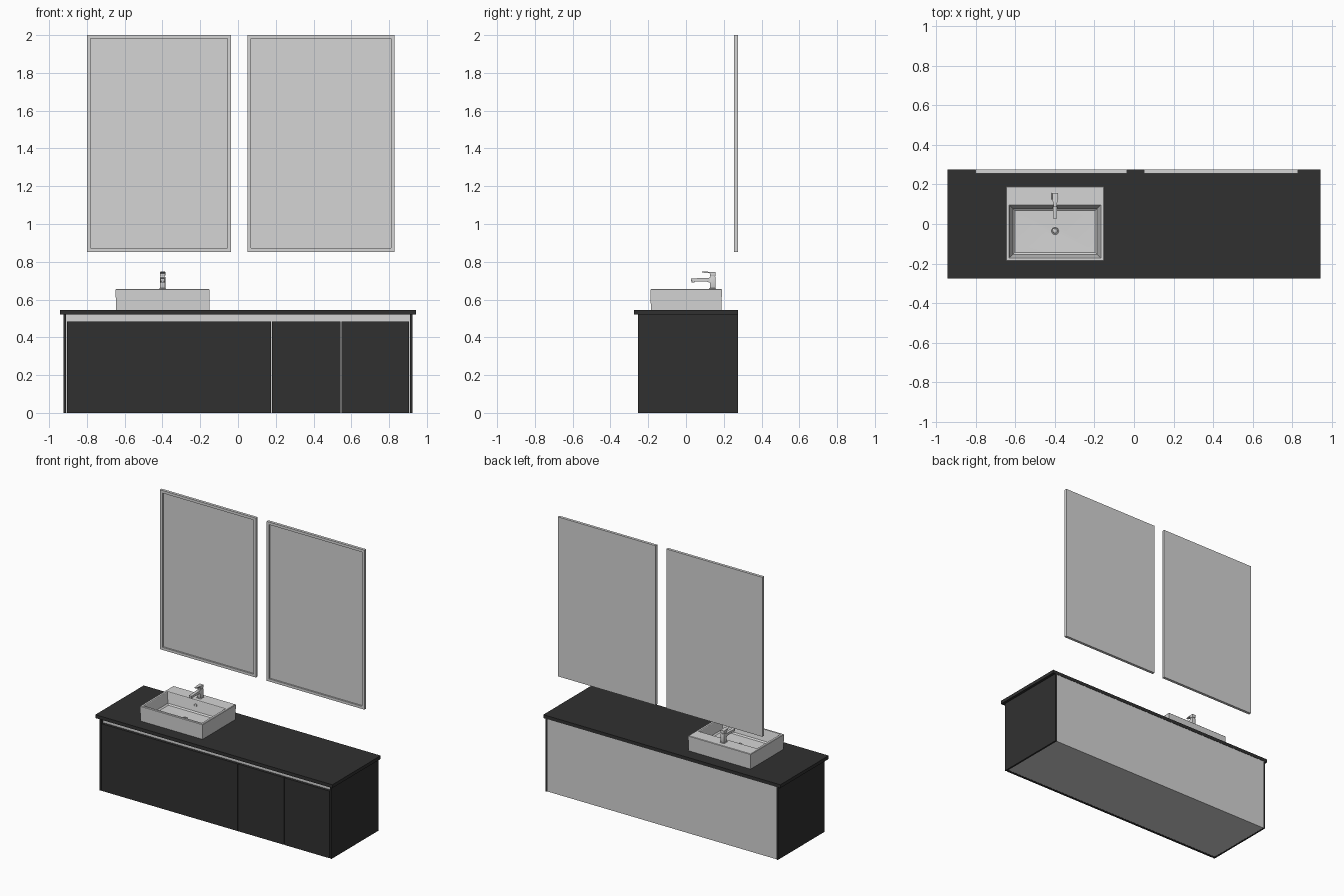
import bpy, bmesh, math
from mathutils import Vector

if "Cube" in bpy.data.objects:
    bpy.data.objects.remove(bpy.data.objects["Cube"])


def material(name, v):
    m = bpy.data.materials.new(name)
    m.diffuse_color = (v, v, v, 1)
    m.use_nodes = True
    m.node_tree.nodes["Principled BSDF"].inputs["Base Color"].default_value = m.diffuse_color
    return m


DARK = material("charcoal", 0.03)
LIGHT = material("light grey", 0.66)


def finish(name, bm, mat, smooth=False):
    bmesh.ops.recalc_face_normals(bm, faces=bm.faces[:])
    me = bpy.data.meshes.new(name)
    bm.to_mesh(me)
    bm.free()
    me.materials.append(mat)
    ob = bpy.data.objects.new(name, me)
    bpy.context.collection.objects.link(ob)
    if smooth:
        for o in bpy.context.selected_objects:
            o.select_set(False)
        ob.select_set(True)
        bpy.context.view_layer.objects.active = ob
        bpy.ops.object.shade_smooth_by_angle(angle=math.radians(30))
    return ob


def box(name, x, y, z, mat, bevel=0):
    bm = bmesh.new()
    bmesh.ops.create_cube(bm, size=1)
    for v in bm.verts:
        v.co = Vector([(r[0] + r[1]) / 2 + c * (r[1] - r[0])
                       for c, r in zip(v.co, (x, y, z))])
    if bevel:
        bmesh.ops.bevel(bm, geom=bm.edges[:], offset=bevel, segments=2,
                        profile=0.5, affect='EDGES')
    return finish(name, bm, mat, bevel > 0)


def loft(name, rings, mat, smooth=False):
    """Bridge successive four-corner rings and cap both ends."""
    bm = bmesh.new()
    loops = [[bm.verts.new(p) for p in r] for r in rings]
    for a, b in zip(loops, loops[1:]):
        for i in range(4):
            j = (i + 1) % 4
            bm.faces.new((a[i], a[j], b[j], b[i]))
    bm.faces.new(loops[0])
    bm.faces.new(loops[-1])
    return finish(name, bm, mat, smooth)


def rect_xy(x0, x1, y0, y1, z):
    return [(x0, y0, z), (x1, y0, z), (x1, y1, z), (x0, y1, z)]


def rect_xz(x0, x1, z0, z1, y):
    return [(x0, y, z0), (x1, y, z0), (x1, y, z1), (x0, y, z1)]


def lathe(name, profile, loc, mat, axis='Z', n=32):
    """Revolve (radius, height) points; axis 'Y' points the top to -y."""
    bm = bmesh.new()
    rings = []
    for r, h in profile:
        ring = []
        for i in range(n):
            a = 2 * math.pi * i / n
            p = (r * math.cos(a), r * math.sin(a), h)
            if axis == 'Y':
                p = (p[0], -p[2], p[1])
            ring.append(bm.verts.new(Vector(p) + Vector(loc)))
        rings.append(ring)
    for a, b in zip(rings, rings[1:]):
        for i in range(n):
            j = (i + 1) % n
            bm.faces.new((a[i], a[j], b[j], b[i]))
    bm.faces.new(rings[0])
    bm.faces.new(rings[-1])
    return finish(name, bm, mat, True)


# cabinet: countertop, side panels, carcass, doors
box("countertop", (-0.943, 0.943), (-0.275, 0.275), (0.522, 0.546), DARK)
for s, side in ((-1, "left"), (1, "right")):
    box("side_panel_" + side, sorted((s * 0.924, s * 0.911)),
        (-0.255, 0.275), (0, 0.522), DARK)
box("carcass", (-0.911, 0.911), (-0.236, 0.273), (0.001, 0.522), LIGHT)
for i, x in enumerate(((-0.906, 0.176), (0.179, 0.543), (0.549, 0.905))):
    box(f"door_{i + 1}", x, (-0.255, -0.236), (0, 0.483), DARK)

# mirrors with a thin raised frame
for side, x0, x1 in (("left", -0.80, -0.036), ("right", 0.05, 0.828)):
    z0, z1, w = 0.853, 2.0, 0.019
    loft("mirror_" + side, [
        rect_xz(x0, x1, z0, z1, 0.275),
        rect_xz(x0, x1, z0, z1, 0.255),
        rect_xz(x0 + w, x1 - w, z0 + w, z1 - w, 0.255),
        rect_xz(x0 + w, x1 - w, z0 + w, z1 - w, 0.266)], LIGHT)

# vessel basin with a tapered bowl
loft("basin", [
    rect_xy(-0.646, -0.152, -0.186, 0.188, 0.546),
    rect_xy(-0.648, -0.150, -0.188, 0.190, 0.652),
    rect_xy(-0.645, -0.153, -0.185, 0.187, 0.655),
    rect_xy(-0.631, -0.167, -0.172, 0.096, 0.655),
    rect_xy(-0.628, -0.170, -0.169, 0.093, 0.652),
    rect_xy(-0.612, -0.186, -0.153, 0.078, 0.582),
    rect_xy(-0.602, -0.196, -0.143, 0.068, 0.574),
    rect_xy(-0.42, -0.378, -0.055, -0.015, 0.569)], LIGHT, True)
lathe("drain", [(0.022, 0), (0.022, 0.004), (0.018, 0.006), (0.015, 0.003),
                (0.012, 0.003), (0.011, 0.007), (0.004, 0.009)],
      (-0.399, -0.035, 0.568), LIGHT)
lathe("overflow_ring", [(0.012, 0), (0.012, 0.004), (0.008, 0.004),
                        (0.008, 0.001)], (-0.399, 0.087, 0.622), LIGHT, 'Y')

# faucet: base, body, spout, aerator, lever
X = -0.399
box("faucet_base", (X - 0.017, X + 0.017), (0.123, 0.159), (0.655, 0.660), LIGHT, 0.002)
box("faucet_body", (X - 0.014, X + 0.014), (0.126, 0.157), (0.658, 0.722), LIGHT, 0.003)
loft("faucet_spout", [
    rect_xz(X - 0.011, X + 0.011, 0.688, 0.716, 0.130),
    rect_xz(X - 0.011, X + 0.011, 0.696, 0.714, 0.105),
    rect_xz(X - 0.011, X + 0.011, 0.697, 0.712, 0.027)], LIGHT)
lathe("faucet_aerator", [(0.008, 0), (0.008, 0.008)], (X, 0.038, 0.690), LIGHT, n=20)
box("faucet_cap", (X - 0.014, X + 0.014), (0.126, 0.157), (0.724, 0.742), LIGHT, 0.003)
box("faucet_neck", (X - 0.011, X + 0.011), (0.129, 0.154), (0.720, 0.726), LIGHT)
loft("faucet_lever", [
    rect_xz(X - 0.014, X + 0.014, 0.739, 0.746, 0.157),
    rect_xz(X - 0.014, X + 0.014, 0.739, 0.747, 0.126),
    rect_xz(X - 0.007, X + 0.007, 0.743, 0.748, 0.085)], LIGHT)
